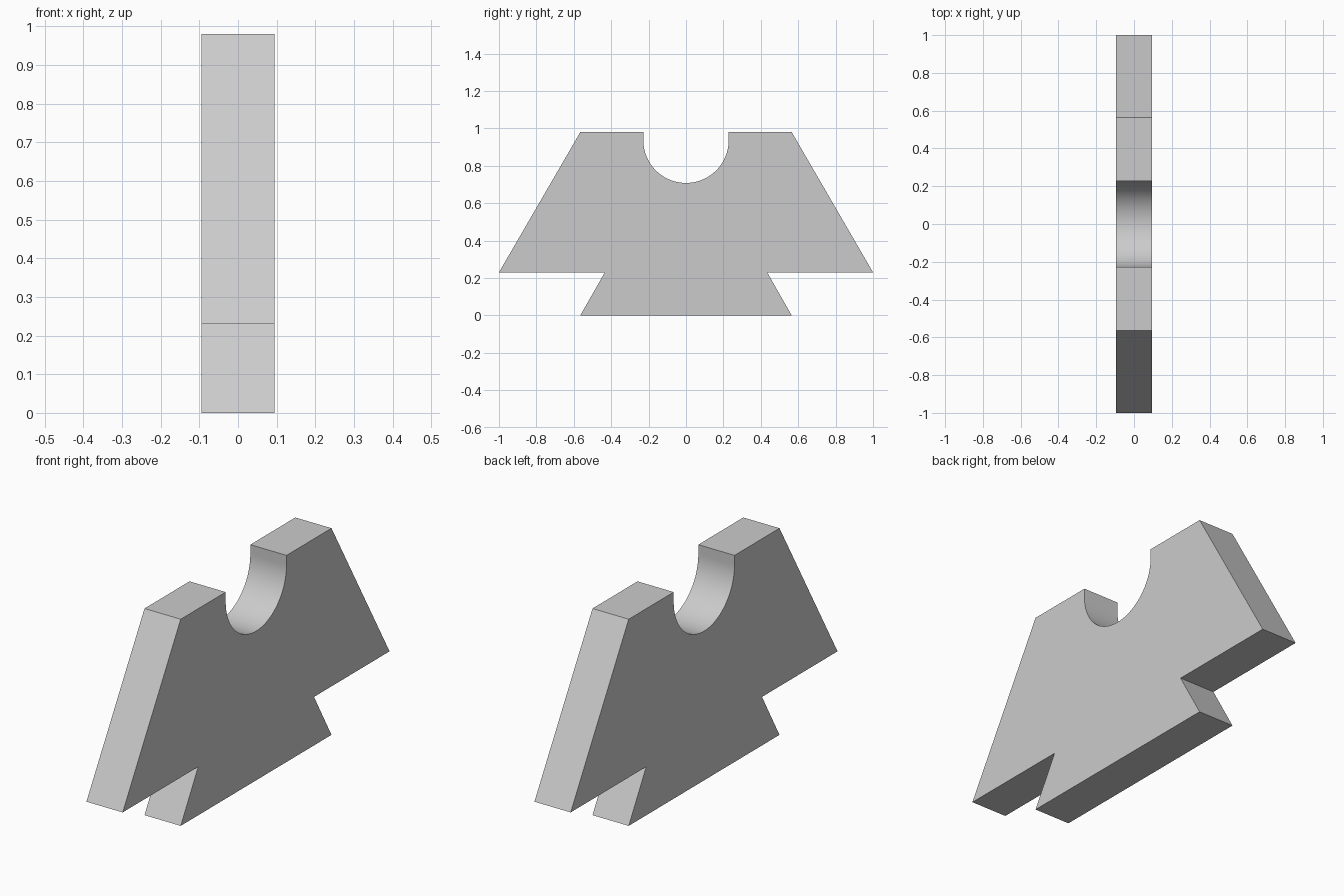
import bpy
import bmesh
from math import pi, sin, cos, radians

default = bpy.data.objects.get("Cube")
if default:
    bpy.data.objects.remove(default, do_unlink=True)

THICKNESS = 0.19
TOP = 0.98
RADIUS = 0.228
ARC_Z = 0.936
ARC_STEPS = 48

# Plain grey material
grey = bpy.data.materials.new("light_grey")
grey.use_nodes = True
colour = (0.6, 0.6, 0.6, 1)
grey.diffuse_color = colour
grey.node_tree.nodes["Principled BSDF"].inputs["Base Color"].default_value = colour

# Half outline from the foot up to the top edge, then mirrored
half = [(0.565, 0), (0.434, 0.23), (1, 0.23), (0.565, TOP), (RADIUS, TOP)]

# Rounded saddle notch between the two halves
arc = [(RADIUS * cos(pi * i / ARC_STEPS), ARC_Z - RADIUS * sin(pi * i / ARC_STEPS))
       for i in range(ARC_STEPS + 1)]
outline = half + arc + [(-y, z) for y, z in reversed(half)]

# Extrude the outline across the thickness
bm = bmesh.new()
face = bm.faces.new([bm.verts.new((-THICKNESS / 2, y, z)) for y, z in outline])
extruded = bmesh.ops.extrude_face_region(bm, geom=[face], use_keep_orig=True)
moved = [v for v in extruded["geom"] if isinstance(v, bmesh.types.BMVert)]
bmesh.ops.translate(bm, verts=moved, vec=(THICKNESS, 0, 0))
bmesh.ops.recalc_face_normals(bm, faces=bm.faces)

mesh = bpy.data.meshes.new("notched_plate")
bm.to_mesh(mesh)
bm.free()
mesh.materials.append(grey)
plate = bpy.data.objects.new("notched_plate", mesh)
bpy.context.collection.objects.link(plate)

# Smooth notch with crisp outer edges
bpy.ops.object.select_all(action="DESELECT")
plate.select_set(True)
bpy.context.view_layer.objects.active = plate
bpy.ops.object.shade_smooth_by_angle(angle=radians(25))
